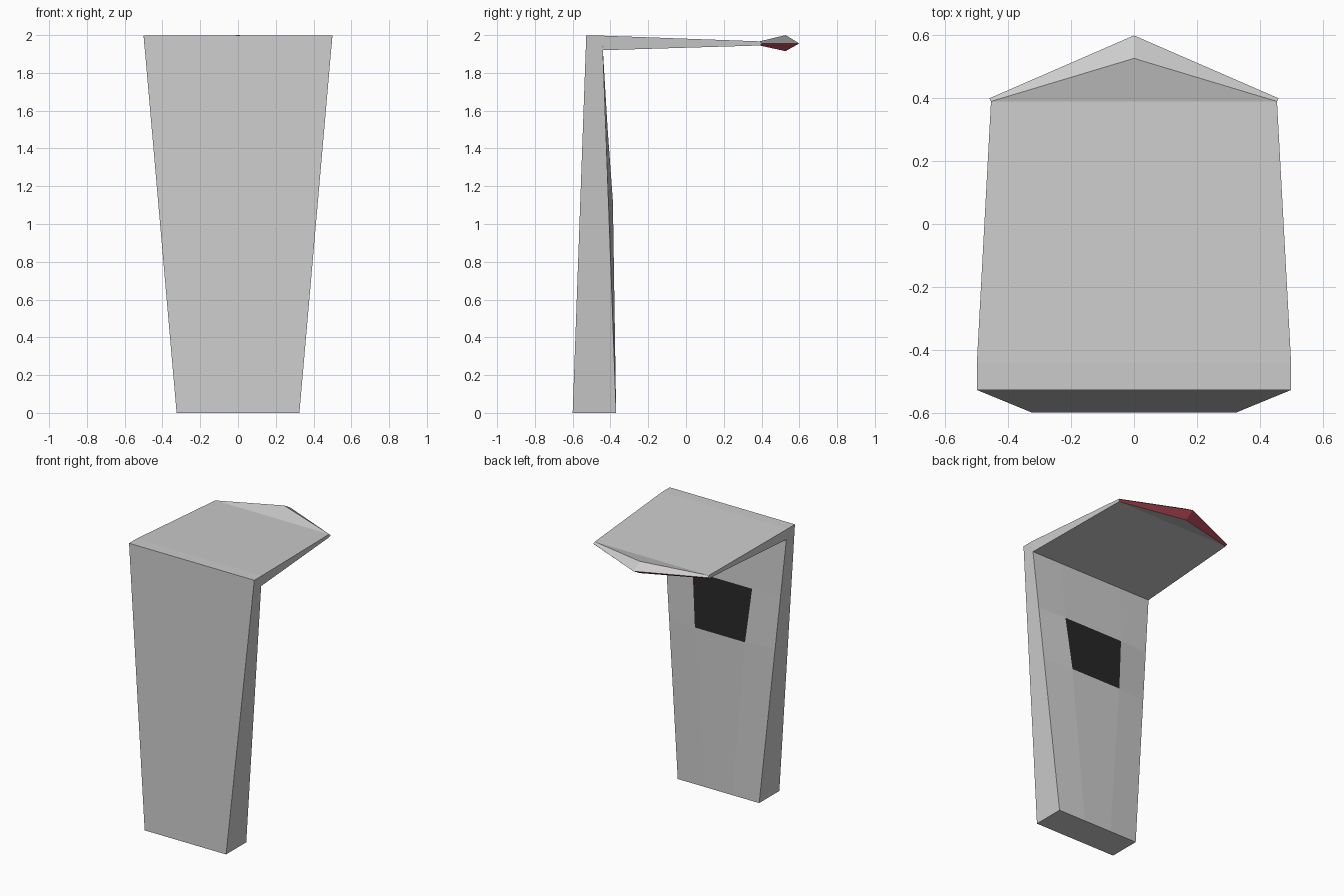
import bpy

if "Cube" in bpy.data.objects:
    bpy.data.objects.remove(bpy.data.objects["Cube"])


def half_object(name, verts, faces, color=None):
    """Make the right half of a part and mirror it across x = 0."""
    me = bpy.data.meshes.new(name)
    me.from_pydata(verts, [], faces)
    me.update()
    ob = bpy.data.objects.new(name, me)
    bpy.context.collection.objects.link(ob)
    mod = ob.modifiers.new("mirror", 'MIRROR')
    mod.merge_threshold = 0.0005
    if color:
        mat = bpy.data.materials.new(name + "_color")
        mat.diffuse_color = (*color, 1)
        mat.use_nodes = True
        mat.node_tree.nodes["Principled BSDF"].inputs["Base Color"].default_value = mat.diffuse_color
        me.materials.append(mat)
    return ob


def loft(sections, skip=()):
    """Skin open half sections; skip holds (section, segment) gaps."""
    n = len(sections[0])
    verts = [p for s in sections for p in s]
    faces = []
    for i in range(len(sections) - 1):
        for j in range(n - 1):
            if (i, j) not in skip:
                a = i * n + j
                faces.append((a, a + 1, a + n + 1, a + n))
    return verts, faces


# Post: tapered slab with a slightly bulged back
# each row: height, inner back x, inner back y
rows = [(0, 0.11, -0.37), (1.12, 0.20, -0.387), (1.505, 0.237, -0.415),
        (1.92, 0.25, -0.44), (1.997, 0.25, -0.443)]
sections = []
for z, xi, yi in rows:
    xs = 0.325 + 0.0875 * z
    yf = -0.6 + 0.036 * z
    yb = -0.37 - 0.0365 * z
    sections.append([(0, yf, z), (xs, yf, z), (xs, yb, z), (xi, yi, z), (0, yi, z)])
# gaps: screen opening and the joint hidden by the canopy
verts, faces = loft(sections, skip={(1, 3), (3, 2), (3, 3)})
top = len(verts) - 5
faces += [(4, 3, 2, 1, 0), tuple(range(top, top + 5))]
half_object("post", verts, faces)

# Screen: dark panel filling the opening
(z1, x1, y1), (z2, x2, y2) = rows[1], rows[2]
half_object("screen", [(x1, y1, z1), (0, y1, z1), (0, y2, z2), (x2, y2, z2)],
            [(0, 1, 2, 3)], (0.02, 0.02, 0.02))

# Canopy: thin tapering roof with a pointed nose
back = [(0, -0.443, 1.997), (0.5, -0.443, 1.997), (0.493, -0.44, 1.92), (0, -0.44, 1.92)]
front = [(0, 0.39, 1.967), (0.455, 0.39, 1.967), (0.455, 0.39, 1.945), (0, 0.39, 1.945)]
verts, faces = loft([back, front])
corner, tip = (0.46, 0.4, 1.956), (0, 0.6, 1.956)
peak, low = (0, 0.527, 2.0), (0, 0.527, 1.915)
verts += [corner, tip, peak, low]                      # indices 8 to 11
faces += [(4, 5, 10), (5, 8, 9, 10), (7, 11, 6), (6, 8, 5)]
half_object("canopy", verts, faces)

# Red trim under the nose
half_object("nose_trim", [front[2], low, tip, corner], [(0, 1, 2, 3)], (0.5, 0.07, 0.1))
